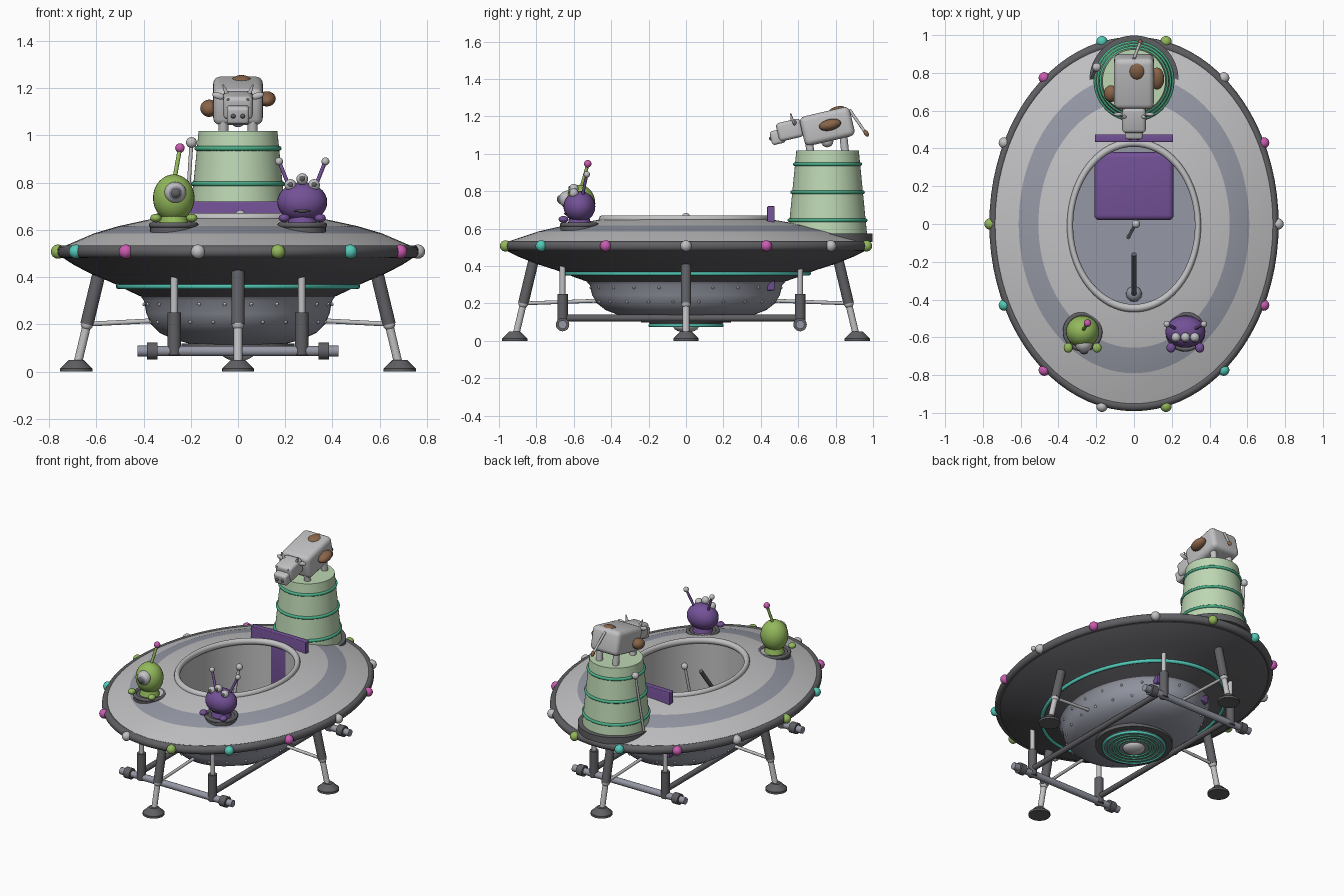
import bpy, bmesh, math
from mathutils import Vector

if "Cube" in bpy.data.objects:
    bpy.data.objects.remove(bpy.data.objects["Cube"])

K = 0.773  # saucer width to length ratio


def mat(name, r, g, b):
    m = bpy.data.materials.new(name)
    m.diffuse_color = tuple((c / 255) ** 2.2 for c in (r, g, b)) + (1,)
    m.use_nodes = True
    m.node_tree.nodes["Principled BSDF"].inputs["Base Color"].default_value = m.diffuse_color
    return m


GREY = mat("light grey", 192, 192, 194)
DARK = mat("dark grey", 96, 96, 100)
BLUE = mat("blue grey", 148, 151, 163)
TEAL = mat("teal", 84, 200, 182)
PINK = mat("magenta", 202, 92, 176)
LIME = mat("lime green", 146, 184, 92)
PALE = mat("pale green", 188, 214, 178)
PURP = mat("purple", 114, 82, 149)
BROWN = mat("brown", 136, 100, 74)
RING = mat("sea green", 74, 172, 134)


def finish(name, bm, mats, loc=(0, 0, 0), rot=(0, 0, 0)):
    bmesh.ops.recalc_face_normals(bm, faces=bm.faces)
    me = bpy.data.meshes.new(name)
    bm.to_mesh(me)
    bm.free()
    for m in mats:
        me.materials.append(m)
    ob = bpy.data.objects.new(name, me)
    ob.location, ob.rotation_euler = loc, rot
    bpy.context.collection.objects.link(ob)
    return ob


def lathe(name, prof, mats, idx=None, kx=1.0, loc=(0, 0, 0), n=64, loop=False):
    bm = bmesh.new()
    rows = []
    for r, z in prof:
        if r == 0:
            rows.append([bm.verts.new((0, 0, z))] * n)
        else:
            rows.append([bm.verts.new((r * kx * math.cos(2 * math.pi * i / n),
                                       r * math.sin(2 * math.pi * i / n), z)) for i in range(n)])
    if loop:
        rows.append(rows[0])
    for s in range(len(rows) - 1):
        a, b = rows[s], rows[s + 1]
        for i in range(n):
            j = (i + 1) % n
            f = bm.faces.new(list(dict.fromkeys((a[i], a[j], b[j], b[i]))))
            f.material_index = idx[s] if idx else 0
    return finish(name, bm, mats, loc)


def ring(name, R, z, r, m, kx=1.0, loc=(0, 0, 0)):
    prof = [(R + r * math.cos(math.pi * i / 8), z + r * math.sin(math.pi * i / 8)) for i in range(16)]
    return lathe(name, prof, [m], None, kx, loc, 80, True)


def ball(name, loc, s, m, rot=(0, 0, 0), n=20):
    bm = bmesh.new()
    bmesh.ops.create_uvsphere(bm, u_segments=n, v_segments=n // 2 + 2, radius=1)
    bmesh.ops.scale(bm, vec=(s, s, s) if isinstance(s, (int, float)) else s, verts=bm.verts)
    return finish(name, bm, [m], loc, rot)


def rod(name, a, b, r, m, r2=None):
    a, b = Vector(a), Vector(b)
    bm = bmesh.new()
    bmesh.ops.create_cone(bm, cap_ends=True, segments=20, radius1=r,
                          radius2=r if r2 is None else r2, depth=(b - a).length)
    return finish(name, bm, [m], (a + b) / 2, (b - a).to_track_quat('Z', 'Y').to_euler())


def box(name, loc, size, m, bevel=0.0, rot=(0, 0, 0)):
    bm = bmesh.new()
    bmesh.ops.create_cube(bm, size=1)
    bmesh.ops.scale(bm, vec=size, verts=bm.verts)
    if bevel:
        bmesh.ops.bevel(bm, geom=bm.edges[:], offset=bevel, segments=4, profile=0.5, affect='EDGES')
    return finish(name, bm, [m], loc, rot)


# Saucer hull with painted band, cockpit wall, floor and lower bowl
lathe("saucer_hull",
      [(0, .225), (.44, .225), (.44, .65), (.47, .647), (.655, .616), (.79, .585), (.955, .53), (.955, .48),
       (.90, .452), (.80, .412), (.70, .38), (.655, .364), (.60, .342), (.515, .312)],
      [GREY, BLUE, DARK], [1, 0, 0, 0, 1, 0, 2, 2, 2, 2, 2, 2, 2], K, n=96)
lathe("lower_bowl", [(.53, .315), (.515, .30), (.502, .245), (.475, .20), (.43, .165), (.36, .138),
                     (.25, .115), (0, .105)], [BLUE], None, K, n=96)
ring("saucer_rim", .964, .508, .027, DARK, K)
ring("cockpit_rim", .438, .65, .021, GREY, K, (0, -.008, 0))
ring("underside_ring", .655, .362, .013, TEAL, K)
for row, (r, z, n) in enumerate([(.513, .285, 22), (.483, .21, 22)]):
    for i in range(n):
        t = 2 * math.pi * (i + .5 * row) / n
        ball("rivet", (r * K * math.cos(t), r * math.sin(t), z), .008, GREY, n=8)

# Rim lights
LIGHTS = [GREY, PINK, GREY, LIME, TEAL, PINK, GREY, LIME, TEAL, PINK, GREY, LIME, TEAL, PINK]
for i, m in enumerate(LIGHTS):
    t = 2 * math.pi * i / 14
    ball("rim_light", (.762 * math.cos(t), .99 * math.sin(t), .508), .03, m)

# Underside hatch
lathe("hatch_plate", [(0, .12), (.24, .12), (.24, .098), (0, .098)], [DARK])
lathe("hatch_step", [(0, .1), (.2, .1), (.19, .08), (0, .08)], [DARK, BLUE], [0, 0, 1])
for R, m in [(.192, TEAL), (.16, RING), (.13, RING), (.1, RING)]:
    ring("hatch_ring", R, .083, .009, m)
ball("hatch_dome", (0, 0, .08), (.07, .07, .035), GREY)

# Cockpit interior
box("seat", (0, .2, .255), (.42, .36, .06), PURP, .028)
box("seat_back", (0, .454, .495), (.415, .04, .45), PURP, .005)
rod("steering_column", (0, -.37, .3), (0, -.16, .57), .013, DARK)
ball("column_base", (0, -.37, .25), .042, BLUE)
rod("lever", (-.03, -.07, .22), (.008, 0, .66), .009, GREY)
ball("lever_knob", (.01, 0, .662), .022, GREY)

# Landing legs, with feet and braces
for dx, dy, R in [(1, 0, .685), (-1, 0, .685), (0, 1, .915), (0, -1, .915)]:
    def P(d, z):
        return (dx * (R - d), dy * (R - d), z)
    rod("leg_upper", P(.1, .43), P(.045, .2), .028, DARK)
    rod("leg_lower", P(.048, .21), P(.005, .03), .018, GREY)
    rod("foot", P(0, .014), P(.0, .05), .066, DARK, .03)
    rod("foot_pad", P(0, 0), P(0, .014), .068, DARK)
    rod("leg_brace", P(.03, .2), P(R - (.37 if dx else .47), .215), .01, GREY)
    ball("leg_collar", P(.045, .2), .026, GREY)

# Skid frame
for s in (-1, 1):
    x = .27 * s
    rod("skid_rail", (x, -.66, .122), (x, .61, .122), .018, DARK)
    for y in (-.66, .61):
        rod("strut_upper", (x, y, .23), (x, y, .42), .015, GREY)
        rod("strut_lower", (x, y, .07), (x, y, .25), .028, DARK)
        rod("axle_collar", (s * .34, y, .087), (s * .385, y, .087), .036, DARK)
        rod("axle_end", (s * .38, y, .087), (s * .425, y, .087), .023, BLUE)
for y in (-.66, .61):
    rod("skid_axle", (-.35, y, .087), (.35, y, .087), .022, BLUE)

# Barrel and its aerial
B = (0, .757, 0)
lathe("barrel_base", [(0, .53), (.236, .53), (.236, .575), (0, .575)], [DARK], loc=(0, .762, 0))
lathe("barrel", [(0, .56), (.212, .56), (.167, 1.018), (0, 1.018)], [PALE], loc=B)
for z in (.645, .795, .945):
    ring("barrel_hoop", .212 - (z - .56) * .098, z, .01, RING, 1, B)
rod("aerial", (-.225, .77, .54), (-.197, .83, .97), .008, GREY)
ball("aerial_tip", (-.197, .83, .97), .023, GREY)

# Cow
T = (math.radians(13), 0, 0)
box("cow_body", (0, .755, 1.147), (.21, .275, .16), GREY, .03, T)
box("cow_head", (0, .555, 1.128), (.125, .135, .1), GREY, .02, T)
box("cow_muzzle", (0, .49, 1.09), (.095, .075, .075), GREY, .015, T)
ball("cow_udder", (0, .755, 1.068), .033, GREY)
for s in (-1, 1):
    for y, z in ((.665, 1.09), (.85, 1.13)):
        rod("cow_leg", (.062 * s, y, 1.015), (.062 * s, y - .012, z), .021, GREY)
    ball("cow_ear", (.083 * s, .58, 1.168), (.027, .01, .014), GREY, (0, -.3 * s, 0))
    rod("cow_horn", (.045 * s, .57, 1.17), (.064 * s, .56, 1.215), .011, GREY, .003)
    ball("cow_eye", (.042 * s, .491, 1.15), .01, DARK)
    ball("cow_nostril", (.02 * s, .453, 1.082), .01, DARK)
rod("cow_tail", (0, .875, 1.235), (.03, .955, 1.12), .008, GREY)
ball("cow_tail_tuft", (.033, .963, 1.11), (.012, .012, .02), BROWN, (.6, 0, 0))
ball("cow_spot_right", (.122, .77, 1.155), (.038, .06, .03), BROWN, T)
ball("cow_spot_left", (-.122, .69, 1.115), (.038, .045, .036), BROWN, T)
ball("cow_spot_top", (.015, .81, 1.228), (.045, .05, .026), BROWN, T)

# Alien seats and necks
for s, m in ((-1, LIME), (1, PURP)):
    x = .272 * s
    lathe("alien_plinth", [(0, .59), (.1, .59), (.1, .622), (0, .622)], [DARK], loc=(x, -.57, 0), n=40)
    ring("alien_plinth_edge", .093, .62, .012, DARK, 1, (x, -.57, 0))
    rod("alien_neck", (x, -.57, .6), (x, -.57, .67), .07, m, .05)
    for d in (-1, 1):
        ball("alien_hand", (x + .076 * d, -.655, .65), (.024, .026, .018), m)

# One-eyed alien
ball("green_body", (-.272, -.57, .735), (.088, .085, .1), LIME, n=28)
ball("green_eye", (-.266, -.632, .757), .047, GREY)
ball("green_iris", (-.265, -.662, .757), (.03, .022, .03), BLUE)
ball("green_pupil", (-.264, -.674, .757), (.022, .016, .022), DARK)
rod("green_feeler", (-.268, -.56, .82), (-.246, -.525, .945), .009, LIME)
ball("green_feeler_tip", (-.246, -.525, .947), .02, PINK)

# Three-eyed alien
ball("purple_body", (.272, -.57, .718), (.106, .085, .084), PURP, n=28)
ball("purple_mouth", (.272, -.642, .68), (.035, .01, .006), DARK)
for dx, z in ((-.05, .79), (0, .815), (.05, .79)):
    ball("purple_eye", (.272 + dx, -.6, z), .025, GREY)
    ball("purple_pupil", (.272 + dx, -.62, z + .002), (.012, .009, .012), DARK)
for s in (-1, 1):
    rod("purple_feeler", (.272 + .05 * s, -.555, .77), (.272 + .098 * s, -.53, .89), .008, PURP)
    ball("purple_feeler_tip", (.272 + .098 * s, -.53, .89), .017, GREY)

# Smooth shading with sharp edges kept
bpy.ops.object.select_all(action='SELECT')
bpy.context.view_layer.objects.active = bpy.context.collection.objects[0]
bpy.ops.object.shade_smooth_by_angle(angle=math.radians(35))
